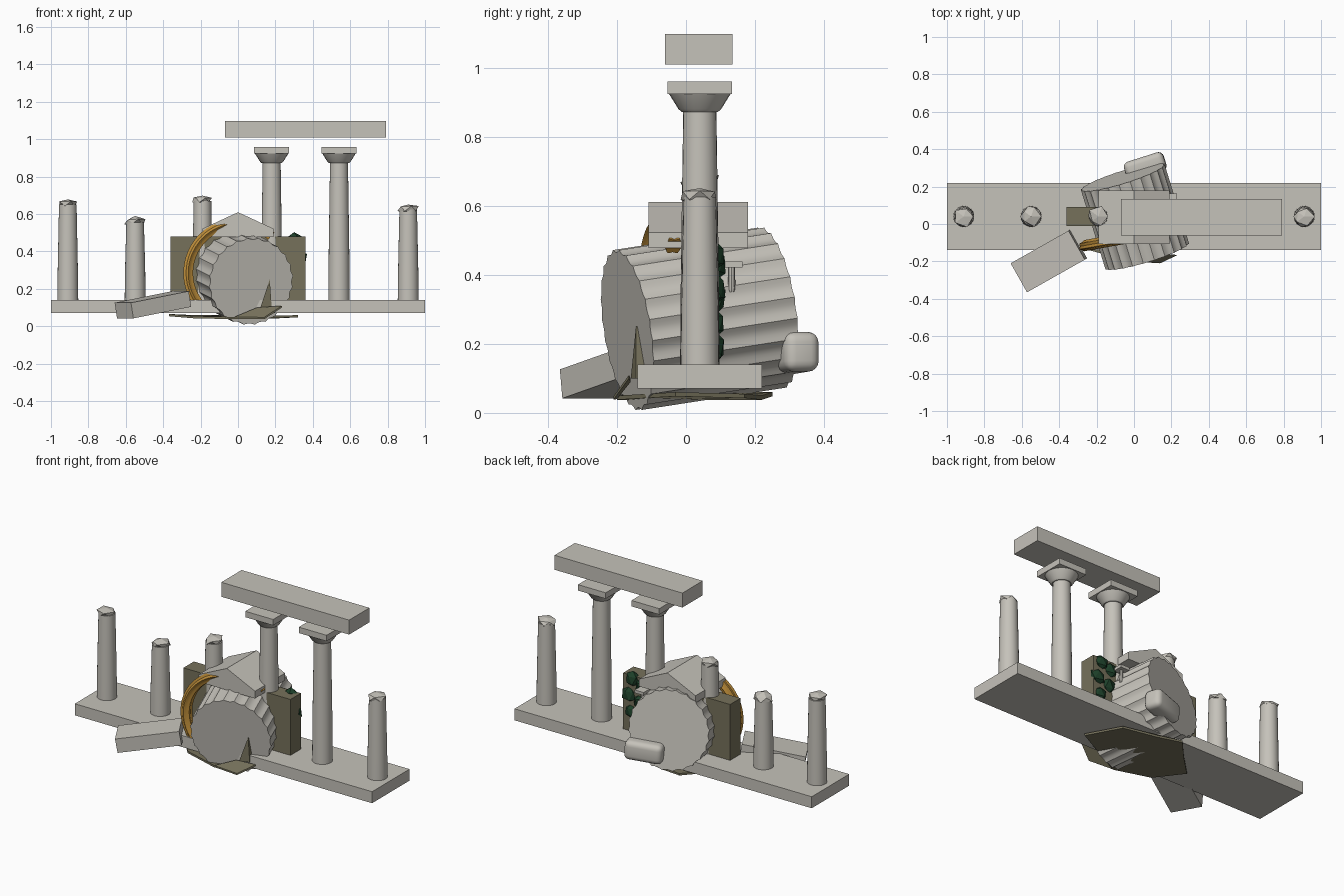
import bpy, bmesh, math, random
from mathutils import Matrix, Vector

if "Cube" in bpy.data.objects:
    bpy.data.objects.remove(bpy.data.objects["Cube"])

random.seed(4)


def material(name, rgb):
    m = bpy.data.materials.new(name)
    m.diffuse_color = (*rgb, 1)
    m.use_nodes = True
    m.node_tree.nodes["Principled BSDF"].inputs["Base Color"].default_value = m.diffuse_color
    return m


STONE = material("pale stone", (0.56, 0.54, 0.49))
EARTH = material("khaki earth", (0.18, 0.165, 0.105))
GOLD = material("gold", (0.5, 0.26, 0.04))
GREEN = material("dark green", (0.012, 0.05, 0.022))


def finish(bm, name, mat, smooth=False):
    bmesh.ops.recalc_face_normals(bm, faces=bm.faces)
    me = bpy.data.meshes.new(name)
    bm.to_mesh(me)
    bm.free()
    me.materials.append(mat)
    ob = bpy.data.objects.new(name, me)
    bpy.context.collection.objects.link(ob)
    if smooth:
        bpy.ops.object.select_all(action='DESELECT')
        ob.select_set(True)
        bpy.context.view_layer.objects.active = ob
        bpy.ops.object.shade_smooth_by_angle(angle=math.radians(40))
    return ob


def frame(loc, xdir=(1, 0, 0)):
    """Matrix with its local x along xdir and local y kept level."""
    x = Vector(xdir).normalized()
    y = Vector((0, 0, 1)).cross(x).normalized()
    z = x.cross(y)
    m = Matrix((x, y, z)).transposed().to_4x4()
    return Matrix.Translation(loc) @ m


def box(name, loc, size, mat, xdir=(1, 0, 0)):
    bm = bmesh.new()
    bmesh.ops.create_cube(bm, size=1, matrix=frame(loc, xdir) @ Matrix.Diagonal((*size, 1)))
    return finish(bm, name, mat)


def lathe(name, x, y, profile, mat, n=24):
    """Revolve (radius, z) pairs about a vertical axis and cap the ends."""
    bm = bmesh.new()
    rings = [[bm.verts.new((x + r * math.cos(2 * math.pi * i / n),
                            y + r * math.sin(2 * math.pi * i / n), z))
              for i in range(n)] for r, z in profile]
    for a, b in zip(rings, rings[1:]):
        for i in range(n):
            j = (i + 1) % n
            bm.faces.new((a[i], a[j], b[j], b[i]))
    bm.faces.new(rings[0])
    bm.faces.new(rings[-1])
    return finish(bm, name, mat, True)


def rock(name, loc, scale, mat, jitter):
    bm = bmesh.new()
    bmesh.ops.create_icosphere(bm, subdivisions=1, radius=1)
    for v in bm.verts:
        k = 1 + random.uniform(-jitter, jitter)
        v.co = Vector(loc) + Vector((v.co.x * scale[0], v.co.y * scale[1], v.co.z * scale[2])) * k
    return finish(bm, name, mat)


def prism(name, front, back, mat):
    """Join two matching outlines into a closed solid."""
    bm = bmesh.new()
    a = [bm.verts.new(p) for p in front]
    b = [bm.verts.new(p) for p in back]
    bm.faces.new(a)
    bm.faces.new(b)
    for i in range(len(a)):
        j = (i + 1) % len(a)
        bm.faces.new((a[i], a[j], b[j], b[i]))
    return finish(bm, name, mat)


# Floor slab and rear wall
box("floor_slab", (0, 0.04, 0.105), (2, 0.36, 0.07), STONE)
box("earth_wall", (0, 0.04, 0.31), (0.72, 0.10, 0.34), EARTH)

# Broken columns with jagged tops
for x, top in ((-0.91, 0.65), (-0.55, 0.555), (-0.19, 0.67), (0.91, 0.625)):
    lathe("broken_column", x, 0.04, [(0.056, 0.14), (0.054, 0.3), (0.047, top)], STONE)
    rock("jagged_top", (x, 0.04, top + 0.005), (0.056, 0.056, 0.026), STONE, 0.22)

# Whole columns with flared capitals and square blocks
for x in (0.18, 0.54):
    lathe("whole_column", x, 0.04, [(0.057, 0.14), (0.055, 0.4), (0.048, 0.875)], STONE)
    lathe("capital", x, 0.04, [(0.053, 0.872), (0.062, 0.88), (0.09, 0.925)], STONE)
    box("capital_block", (x, 0.04, 0.942), (0.187, 0.187, 0.036), STONE)
box("lintel", (0.36, 0.037, 1.053), (0.86, 0.195, 0.088), STONE)

# Gable roof piece
gable = [(-0.19, 0.478), (0.19, 0.478), (0.19, 0.522), (0, 0.61), (-0.19, 0.522)]
prism("gable", [(x, -0.108, z) for x, z in gable], [(x, 0.18, z) for x, z in gable], STONE)

# Tilted fluted drum: rim pinched into shallow grooves
front, back = Vector((0.07, -0.17, 0.24)), Vector((-0.06, 0.25, 0.305))
m = frame((0, 0, 0), back - front)
n = 144
ends = []
for c in (front, back):
    ring = []
    for i in range(n):
        a = 2 * math.pi * i / n
        r = 0.236 - 0.009 * abs(math.cos(a * 12))
        ring.append(c + m @ Vector((0, r * math.cos(a), r * math.sin(a))))
    ends.append(ring)
drum = prism("fluted_drum", ends[0], ends[1], STONE)
bpy.ops.object.select_all(action='DESELECT')
drum.select_set(True)
bpy.context.view_layer.objects.active = drum
bpy.ops.object.shade_smooth_by_angle(angle=math.radians(40))

# Ribbed golden arc around the drum
bm = bmesh.new()
steps, sides, rings = 36, 24, []
for i in range(steps + 1):
    a = math.radians(48 + 172 * i / steps)
    ring = []
    for j in range(sides):
        b = 2 * math.pi * j / sides
        t = 0.030 - 0.007 * (0.5 + 0.5 * math.cos(6 * b))
        r = 0.266 + t * math.cos(b)
        x = r * math.cos(a)
        ring.append(bm.verts.new((x, -0.068 + 0.18 * x + t * math.sin(b), 0.285 + r * math.sin(a))))
    rings.append(ring)
for p, q in zip(rings, rings[1:]):
    for j in range(sides):
        k = (j + 1) % sides
        bm.faces.new((p[j], p[k], q[k], q[j]))
bm.faces.new(rings[0])
bm.faces.new(rings[-1])
finish(bm, "golden_arc", GOLD, True)

# Fallen block and rounded stone
box("fallen_block", (-0.455, -0.197, 0.115), (0.36, 0.178, 0.085), STONE, (0.31, 0.175, 0.062))
stone = box("rounded_stone", (0.06, 0.308, 0.173), (0.22, 0.105, 0.115), STONE, (0.94, 0.3, 0.05))
bev = stone.modifiers.new("round", 'BEVEL')
bev.width, bev.segments = 0.03, 4
for p in stone.data.polygons:
    p.use_smooth = True

# Leaf clumps clinging to the wall
for x, z in ((0.30, 0.455), (0.24, 0.43), (0.32, 0.36), (0.25, 0.33), (0.31, 0.26), (0.27, 0.19)):
    rock("leaf_clump", (x, 0.08, z), (0.048, 0.036, 0.052), GREEN, 0.15)

# Ragged earth plate below, breaking through in front
edge = [(0.32, -0.03, 0.06), (0.22, 0.17, 0.055), (0.02, 0.22, 0.05), (-0.13, 0.25, 0.06),
        (-0.24, 0.13, 0.06), (-0.37, 0.0, 0.066), (-0.24, -0.14, 0.055), (-0.02, -0.2, 0.05)]
prism("earth_plate", edge, [(x, y, z - 0.012) for x, y, z in edge], EARTH)
shard = [(-0.02, -0.2, 0.05), (0.14, -0.21, 0.048), (0.235, -0.165, 0.11), (0.1, -0.16, 0.1)]
prism("earth_shard", shard, [(x, y, z - 0.01) for x, y, z in shard], EARTH)
spike = [(0.12, -0.16, 0.1), (0.18, -0.145, 0.1), (0.17, -0.145, 0.25)]
prism("earth_spike", spike, [(x, y + 0.03, z) for x, y, z in spike], EARTH)

# Small stone fragment behind the wall
lathe("fragment_stem", 0.2, 0.132, [(0.008, 0.35), (0.011, 0.36), (0.01, 0.425)], STONE, 8)
box("fragment_cap", (0.2, 0.134, 0.43), (0.06, 0.06, 0.018), STONE)
